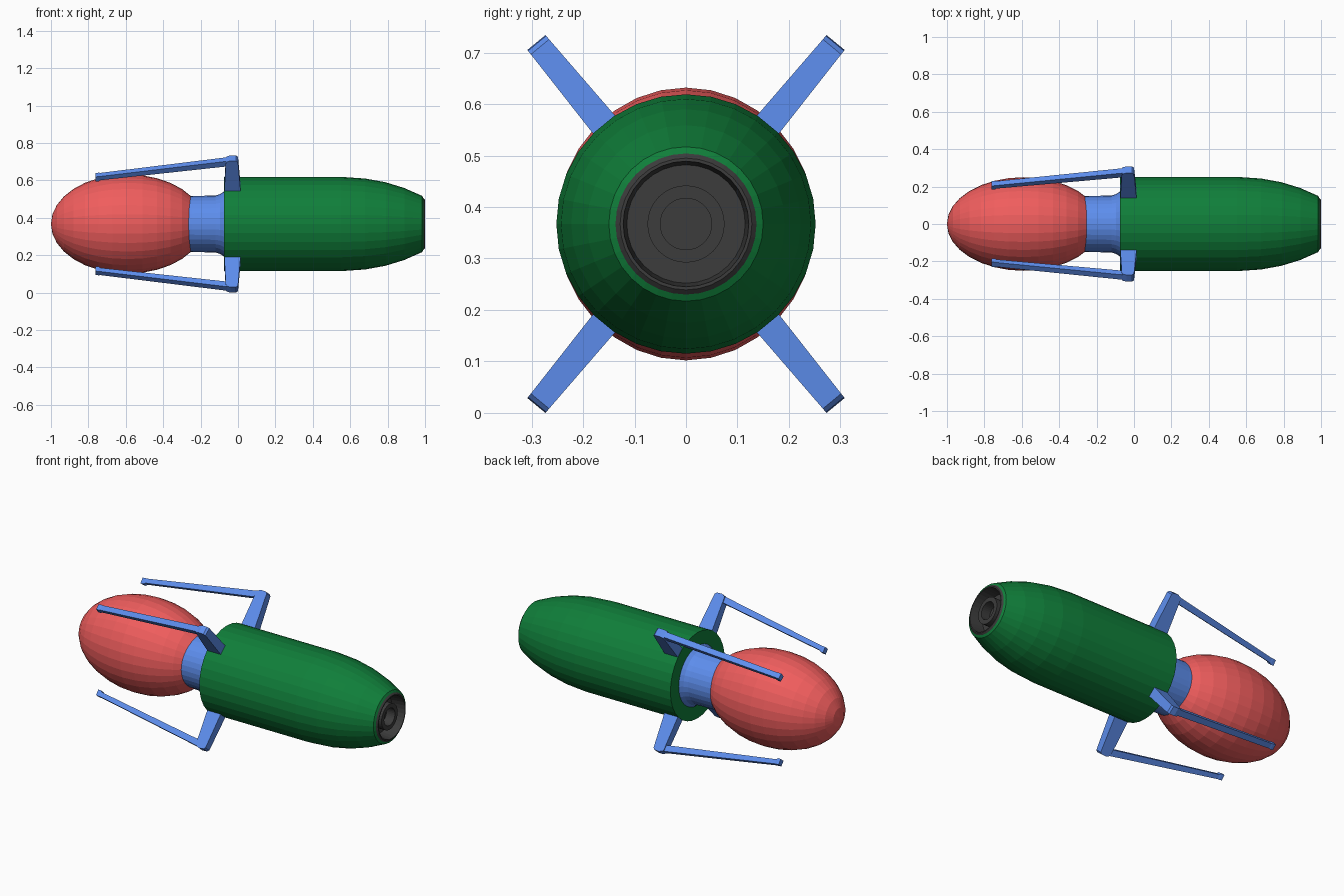
import bpy, bmesh, math
from mathutils import Vector

if "Cube" in bpy.data.objects:
    bpy.data.objects.remove(bpy.data.objects["Cube"])

CZ = 0.367   # height of the long axis
SIDES = 32


def material(name, rgb):
    m = bpy.data.materials.new(name)
    m.diffuse_color = (*rgb, 1)
    m.use_nodes = True
    m.node_tree.nodes["Principled BSDF"].inputs["Base Color"].default_value = m.diffuse_color
    return m


RED = material("red", (0.87, 0.11, 0.11))
GREEN = material("green", (0.005, 0.21, 0.042))
BLUE = material("blue", (0.11, 0.27, 0.85))
DARK = material("dark_grey", (0.045, 0.045, 0.045))


def finish(bm, name, mat):
    bmesh.ops.recalc_face_normals(bm, faces=bm.faces)
    me = bpy.data.meshes.new(name)
    bm.to_mesh(me)
    bm.free()
    me.materials.append(mat)
    ob = bpy.data.objects.new(name, me)
    bpy.context.collection.objects.link(ob)
    return ob


def lathe(name, profile, mat):
    """Revolve (x, radius) points about the long axis."""
    bm = bmesh.new()
    vs = [bm.verts.new((x, 0, CZ + r)) for x, r in profile]
    es = [bm.edges.new(p) for p in zip(vs, vs[1:])]
    bmesh.ops.spin(bm, geom=vs + es, cent=(0, 0, CZ), axis=(1, 0, 0),
                   angle=math.tau, steps=SIDES)
    bmesh.ops.remove_doubles(bm, verts=bm.verts, dist=1e-5)
    return finish(bm, name, mat)


# Egg-shaped nose
bpy.ops.mesh.primitive_uv_sphere_add(segments=SIDES, ring_count=16, radius=1,
                                     location=(-0.59, 0, CZ), rotation=(0, math.pi / 2, 0))
nose = bpy.context.object
nose.name = "nose"
nose.scale = (0.265, 0.25, 0.41)
nose.data.materials.append(RED)

# Collar between nose and body
lathe("neck", [(-0.32, 0), (-0.32, 0.15), (-0.245, 0.15), (-0.12, 0.152),
               (-0.095, 0.16), (-0.07, 0.178), (-0.03, 0.178), (-0.03, 0)], BLUE)

# Main body with rounded tail
lathe("body", [(-0.075, 0), (-0.075, 0.252), (0.2, 0.252), (0.55, 0.252), (0.68, 0.243),
               (0.79, 0.223), (0.89, 0.192), (0.985, 0.15), (0.998, 0.126),
               (0.90, 0.126), (0.90, 0)], GREEN)

# Exhaust: recessed cup and hollow inner tube
lathe("exhaust_cup", [(0.985, 0.145), (1.0, 0.128), (1.0, 0.122), (0.92, 0.115), (0.92, 0)], DARK)
lathe("exhaust_tube", [(0.92, 0.075), (0.985, 0.075), (0.985, 0.05), (0.93, 0.05), (0.93, 0)], DARK)


def beam(bm, sections, point):
    """Loft quads; each section is two (x, r) corners and a tangential width."""
    rings = [[bm.verts.new(point(*c)) for c in
              ((*a, -w / 2), (*a, w / 2), (*b, w / 2), (*b, -w / 2))] for a, b, w in sections]
    for p, q in zip(rings, rings[1:]):
        for i in range(4):
            j = (i + 1) % 4
            bm.faces.new((p[i], p[j], q[j], q[i]))
    bm.faces.new(rings[0])
    bm.faces.new(rings[-1])


def claw(name, sy, sz):
    a = math.radians(50.5)
    out = Vector((0, sy * math.cos(a), sz * math.sin(a)))
    side = Vector((0, -sy * math.sin(a), sz * math.cos(a)))

    def point(x, r, t):
        return Vector((x, 0, CZ)) + out * r + side * t

    bm = bmesh.new()
    # Strut leaving the body
    beam(bm, [((-0.074, 0.17), (0.018, 0.17), 0.06),
              ((-0.074, 0.235), (0.015, 0.235), 0.056),
              ((-0.065, 0.446), (0.0, 0.446), 0.046),
              ((-0.04, 0.457), (-0.01, 0.455), 0.046)], point)
    # Long finger with a small nub at its end
    beam(bm, [((-0.03, 0.417), (-0.03, 0.453), 0.034),
              ((-0.735, 0.316), (-0.735, 0.342), 0.03),
              ((-0.745, 0.308), (-0.745, 0.342), 0.033),
              ((-0.762, 0.308), (-0.762, 0.34), 0.033)], point)
    finish(bm, name, BLUE)


# Four mirrored claws
for sy, ny in ((-1, "front"), (1, "back")):
    for sz, nz in ((-1, "lower"), (1, "upper")):
        claw(f"{nz}_{ny}_claw", sy, sz)
